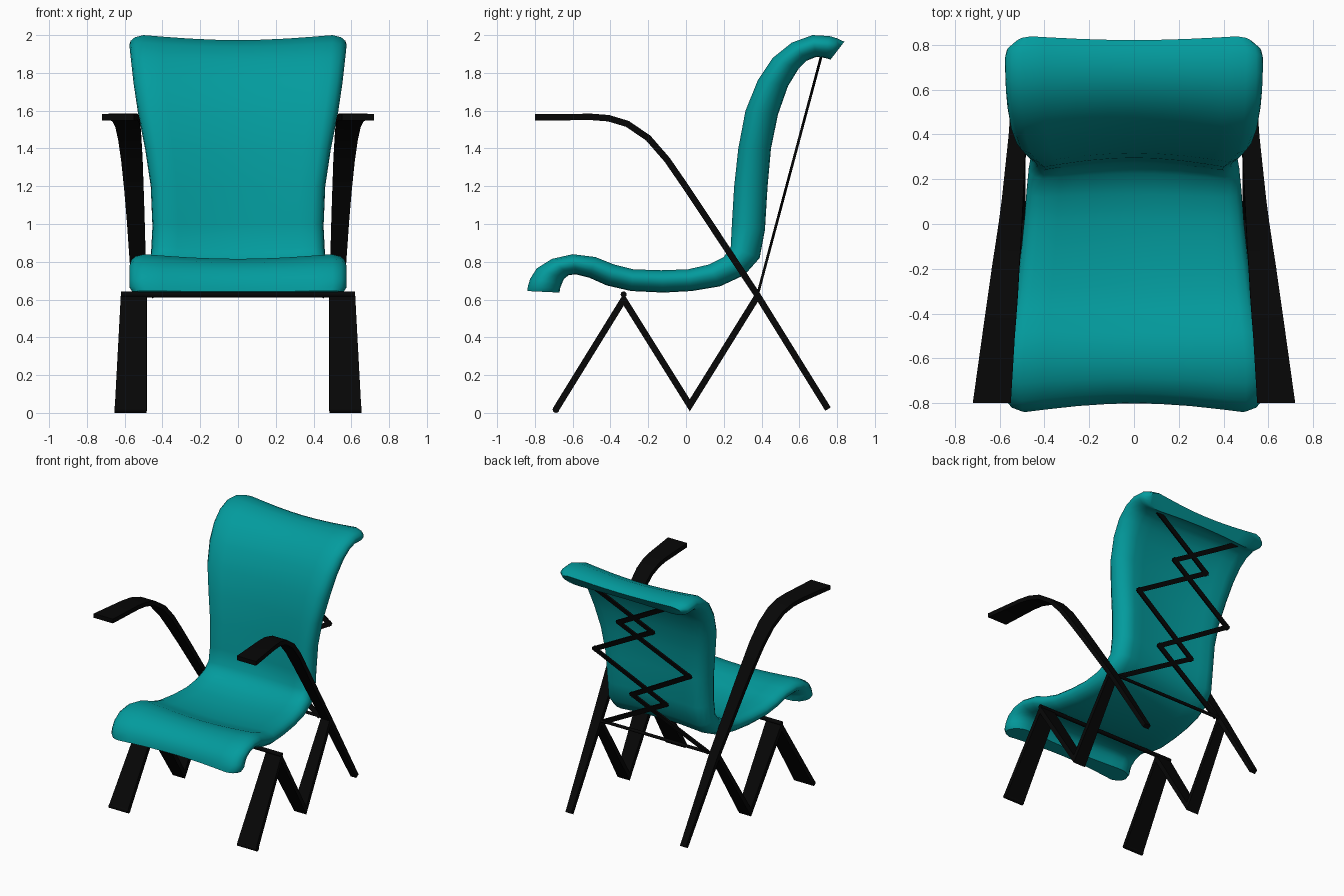
import bpy, bmesh, math
from mathutils import Vector, Matrix

cube = bpy.data.objects.get("Cube")
if cube:
    bpy.data.objects.remove(cube, do_unlink=True)


def make_material(name, color, roughness):
    mat = bpy.data.materials.new(name)
    mat.use_nodes = True
    mat.diffuse_color = color
    shader = mat.node_tree.nodes["Principled BSDF"]
    shader.inputs["Base Color"].default_value = color
    shader.inputs["Roughness"].default_value = roughness
    return mat


TEAL = make_material("teal upholstery", (0.001, 0.33, 0.34, 1), 0.6)
BLACK = make_material("black frame", (0.002, 0.002, 0.002, 1), 0.6)


def finish(bm, name, mat, smooth_angle=None):
    bmesh.ops.recalc_face_normals(bm, faces=bm.faces)
    mesh = bpy.data.meshes.new(name)
    bm.to_mesh(mesh)
    bm.free()
    mesh.materials.append(mat)
    if smooth_angle:
        mesh.polygons.foreach_set("use_smooth", [True] * len(mesh.polygons))
        mesh.set_sharp_from_angle(angle=math.radians(smooth_angle))
    obj = bpy.data.objects.new(name, mesh)
    bpy.context.collection.objects.link(obj)
    return obj


def loft(rings, name, mat, smooth_angle=None):
    """Skin closed rings of points and cap both ends."""
    bm = bmesh.new()
    loops = [[bm.verts.new(p) for p in ring] for ring in rings]
    n = len(loops[0])
    for a, b in zip(loops, loops[1:]):
        for i in range(n):
            j = (i + 1) % n
            bm.faces.new((a[i], a[j], b[j], b[i]))
    bm.faces.new(loops[0])
    bm.faces.new(loops[-1])
    return finish(bm, name, mat, smooth_angle)


def strap(name, path, thickness, side, smooth_angle=None):
    """Flat band along (y, z, inner x, outer x) points with mitred corners."""
    pts = [Vector(p[:2]) for p in path]
    rings = []
    for i, (p, (_, _, x_in, x_out)) in enumerate(zip(pts, path)):
        before = (p - pts[i - 1]).normalized() if i else None
        after = (pts[i + 1] - p).normalized() if i + 1 < len(pts) else None
        before, after = before or after, after or before
        normal = Vector((-before.y, before.x))
        miter = (normal + Vector((-after.y, after.x))).normalized()
        off = miter * (thickness / 2 / miter.dot(normal))
        lo, hi = p - off, p + off
        rings.append([(side * x, q.x, q.y) for x, q in
                      ((x_in, lo), (x_out, lo), (x_out, hi), (x_in, hi))])
    return loft(rings, name, BLACK, smooth_angle)


def rod(name, x_from, x_to, y, z, radius):
    bm = bmesh.new()
    turn = Matrix.Rotation(math.pi / 2, 4, "Y")
    place = Matrix.Translation(((x_from + x_to) / 2, y, z)) @ turn
    bmesh.ops.create_cone(bm, cap_ends=True, segments=12, radius1=radius,
                          radius2=radius, depth=abs(x_to - x_from), matrix=place)
    return finish(bm, name, BLACK, 40)


# Seat shell: front y, z / back y, z / half width, from front lip to head roll
stations = [
    (-.84, .645, -.67, .637, .56), (-.837, .67, -.666, .66, .575),
    (-.825, .71, -.657, .685, .575),
    (-.79, .765, -.645, .71, .575), (-.71, .815, -.62, .73, .575),
    (-.60, .84, -.58, .733, .57), (-.48, .825, -.51, .715, .555),
    (-.38, .785, -.42, .675, .54), (-.28, .76, -.29, .645, .525),
    (-.13, .755, -.12, .637, .505), (.01, .76, .03, .645, .49),
    (.12, .785, .18, .67, .48), (.20, .825, .31, .73, .47),
    (.237, .88, .39, .82, .46), (.243, 1.0, .418, .97, .453),
    (.255, 1.2, .432, 1.2, .462), (.277, 1.4, .45, 1.4, .492),
    (.315, 1.6, .487, 1.58, .53), (.38, 1.76, .54, 1.73, .553),
    (.46, 1.88, .595, 1.82, .565), (.56, 1.96, .64, 1.865, .572),
    (.67, 2.0, .69, 1.885, .575), (.76, 1.995, .73, 1.88, .575),
    (.80, 1.983, .748, 1.876, .568), (.838, 1.965, .765, 1.87, .53)]

# Half cross-section: fraction of width, fraction of depth; dished front,
# rounded edges and an almost flat back
half = [(0, .23), (.2, .215), (.45, .16), (.7, .07), (.87, 0), (.95, .1),
        (.99, .27), (1, .45), (.98, .65), (.93, .85), (.85, .97), (.77, 1),
        (.6, .96), (.35, .91), (0, .88)]
section = half + [(-u, f) for u, f in half[-2:0:-1]]
rings = []
for yo, zo, yi, zi, w in stations:
    front, back = Vector((0, yo, zo)), Vector((0, yi, zi))
    rings.append([front.lerp(back, f) + Vector((u * w, 0, 0)) for u, f in section])
loft(rings, "seat_shell", TEAL, 50)

# Each arm runs down into the rear leg
arm_path = [(-.8, 1.565, .55, .72), (-.5, 1.567, .532, .678),
            (-.41, 1.56, .525, .665), (-.31, 1.53, .518, .65),
            (-.2, 1.455, .512, .634), (-.1, 1.34, .505, .618),
            (0, 1.195, .5, .603), (.1, 1.045, .495, .59),
            (.38, .62, .483, .56), (.752, .02, .483, .533)]
# Folded front legs: foot, apex, valley, joint with the arm
leg_path = [(-.685, .025, .485, .652), (-.33, .6, .485, .62),
            (.02, .04, .485, .592), (.38, .62, .483, .56)]
for side, word in ((1, "left"), (-1, "right")):
    strap(word + "_arm_and_rear_leg", arm_path, .034, side, 35)
    strap(word + "_folded_leg", leg_path, .034, side)
    rod(word + "_front_foot", side * .485, side * .655, -.688, .018, .018)

# Cross bars
rod("front_crossbar", -.62, .62, -.33, .627, .016)
rod("rear_crossbar", -.5, .5, .38, .625, .012)

# Crossed zigzag lacing behind the backrest, on one leaning plane
base, top = Vector((0, .38, .63)), Vector((0, .718, 1.895))
lean = (top - base).normalized()
facing = lean.cross(Vector((1, 0, 0)))
zigzag = [(.37, 1), (-.15, .77), (.42, .52), (-.15, .26), (.45, 0)]
for side, word in ((1, "left"), (-1, "right")):
    knots = [base.lerp(top, t) + Vector((side * x, 0, 0)) for x, t in zigzag]
    for number, (a, b) in enumerate(zip(knots, knots[1:]), 1):
        along = (b - a).normalized()
        across = along.cross(facing) * .018
        deep = facing * .007
        ends = [a - along * .015, b + along * .015]
        loft([[e + across + deep, e - across + deep, e - across - deep,
               e + across - deep] for e in ends], f"{word}_lacing_{number}", BLACK)
